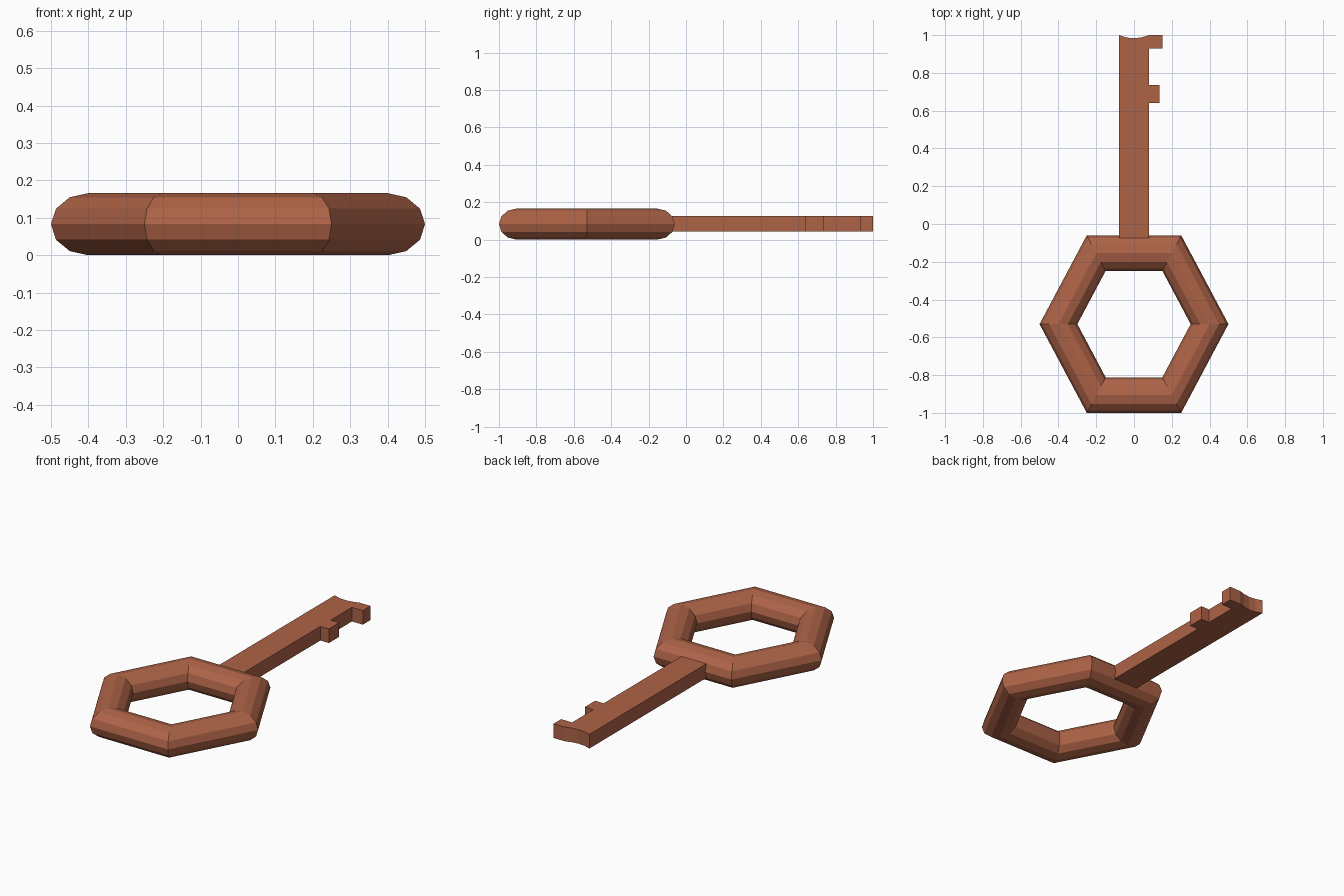
import bpy, bmesh

if "Cube" in bpy.data.objects:
    bpy.data.objects.remove(bpy.data.objects["Cube"])

metal = bpy.data.materials.new("copper_brown")
metal.diffuse_color = (0.42, 0.125, 0.063, 1)
metal.use_nodes = True
metal.node_tree.nodes["Principled BSDF"].inputs["Base Color"].default_value = metal.diffuse_color

# Bow: six-sided ring with a twelve-sided section, slightly stretched in y
bpy.ops.mesh.primitive_torus_add(major_segments=6, minor_segments=12,
                                 major_radius=0.4, minor_radius=0.1,
                                 location=(0, -0.53, 0.083))
bow = bpy.context.object
bow.name = "bow_ring"
bow.scale = (1, 1.085, 0.83)
bpy.ops.object.transform_apply(location=False, rotation=False, scale=True)
bow.data.materials.append(metal)
bpy.ops.object.shade_flat()

# Blade: flat outline with two teeth and a dipped tip, extruded upward
outline = [(-0.08, -0.09), (0.08, -0.09),
           (0.08, 0.64), (0.135, 0.64), (0.135, 0.735), (0.08, 0.735),
           (0.08, 0.93), (0.15, 0.93), (0.15, 1.0), (0.08, 1.0),
           (0.04, 0.988), (0.0, 0.983), (-0.04, 0.987), (-0.08, 1.0)]
bm = bmesh.new()
base = bm.faces.new([bm.verts.new((x, y, 0.043)) for x, y in outline])
top = bmesh.ops.extrude_face_region(bm, geom=[base], use_keep_orig=True)
for v in top["geom"]:
    if isinstance(v, bmesh.types.BMVert):
        v.co.z = 0.125
bmesh.ops.recalc_face_normals(bm, faces=bm.faces)
mesh = bpy.data.meshes.new("blade")
bm.to_mesh(mesh)
bm.free()
mesh.materials.append(metal)
blade = bpy.data.objects.new("blade", mesh)
bpy.context.collection.objects.link(blade)
